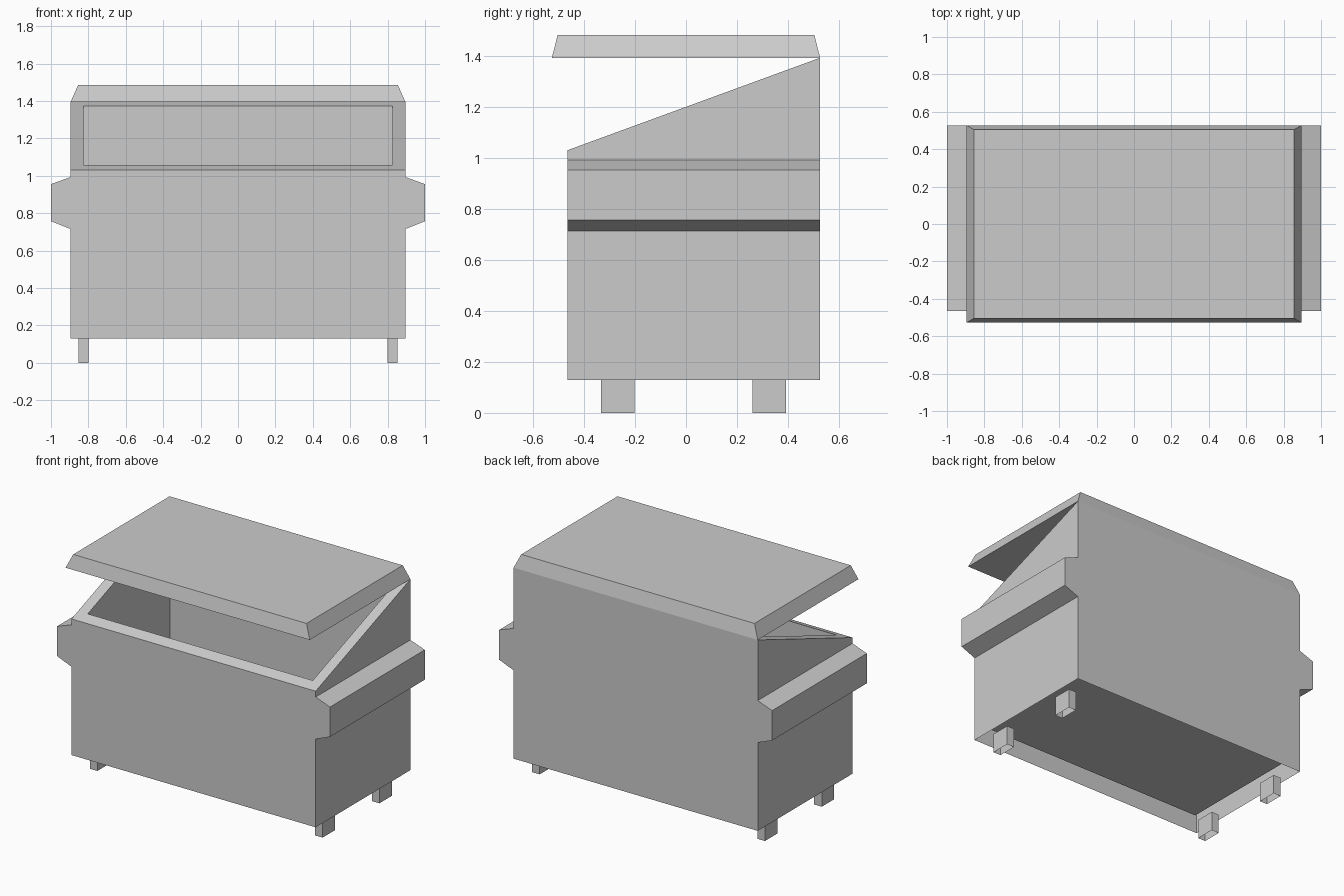
import bpy
import bmesh

cube = bpy.data.objects.get("Cube")
if cube:
    bpy.data.objects.remove(cube, do_unlink=True)

grey = bpy.data.materials.new("grey_metal")
grey.use_nodes = True
grey.diffuse_color = (0.6, 0.6, 0.6, 1)
grey.node_tree.nodes["Principled BSDF"].inputs["Base Color"].default_value = (0.6, 0.6, 0.6, 1)


def loft(name, rings, cap_first=True, cap_last=True, closed=True):
    """Join matching rings of points with flat quads, with optional end caps."""
    bm = bmesh.new()
    loops = [[bm.verts.new(p) for p in ring] for ring in rings]
    n = len(loops[0])
    for a, b in zip(loops, loops[1:]):
        for i in range(n if closed else n - 1):
            j = (i + 1) % n
            bm.faces.new((a[i], a[j], b[j], b[i]))
    if cap_first:
        bm.faces.new(loops[0])
    if cap_last:
        bm.faces.new(loops[-1])
    bmesh.ops.recalc_face_normals(bm, faces=bm.faces)
    return finish(name, bm)


def finish(name, bm):
    mesh = bpy.data.meshes.new(name)
    bm.to_mesh(mesh)
    bm.free()
    mesh.materials.append(grey)
    obj = bpy.data.objects.new(name, mesh)
    bpy.context.collection.objects.link(obj)
    return obj


def rect(x0, x1, y0, y1, height):
    """Rectangle in plan; height is a number or a function of y."""
    z = height if callable(height) else lambda y: height
    return [(x, y, z(y)) for x, y in ((x0, y0), (x1, y0), (x1, y1), (x0, y1))]


W, FRONT, BACK = 0.895, -0.465, 0.527
BASE, LOW, HIGH = 0.13, 1.032, 1.395
WALL = 0.07


def slope(y):
    return LOW + (HIGH - LOW) * (y - FRONT) / (BACK - FRONT)


# Bin body: outer shell, sloping rim, inner walls and raised floor
outer = (-W, W, FRONT, BACK)
inner = (-W + WALL, W - WALL, FRONT + WALL, BACK - WALL + 0.01)
body = loft("bin_body", [rect(*outer, BASE), rect(*outer, slope),
                         rect(*inner, slope), rect(*inner, BASE + WALL)],
            cap_first=False)
# keep the normals pointing out of the wall
bm = bmesh.new()
bm.from_mesh(body.data)
bm.faces.ensure_lookup_table()
if bm.faces[0].normal.y > 0:
    bmesh.ops.reverse_faces(bm, faces=bm.faces)
bm.to_mesh(body.data)
bm.free()

# Lid: flat slab with bevelled sides
loft("lid", [rect(-W, W, -BACK, BACK, HIGH),
             rect(-W + 0.04, W - 0.04, -BACK + 0.023, BACK - 0.023, 1.485)])

# Lifting pockets along both sides
profile = ((W, 0.715), (1.0, 0.757), (1.0, 0.955), (W, 0.993))
for side, s in (("left", 1), ("right", -1)):
    loft(side + "_lifting_pocket",
         [[(s * x, y, z) for x, z in profile] for y in (FRONT, BACK)],
         closed=False)

    # Feet, hollow from below
    for end, y in (("front", -0.333), ("back", 0.262)):
        x0, x1 = sorted((s * 0.798, s * 0.853))
        loft(end + "_" + side + "_foot",
             [rect(x0, x1, y, y + 0.13, 0), rect(x0, x1, y, y + 0.13, BASE)],
             cap_first=False)
